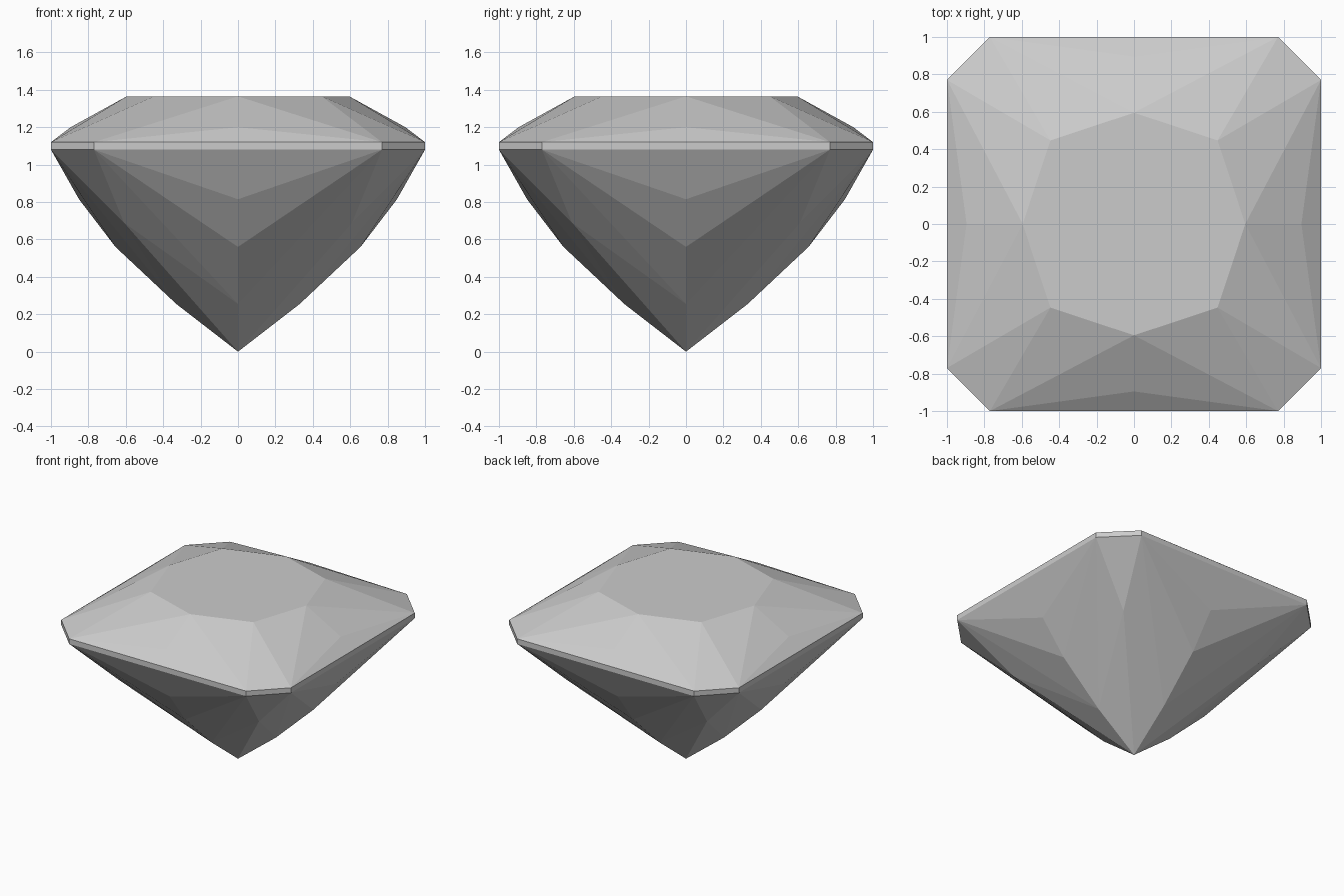
import bpy
import bmesh
from math import pi, radians
from mathutils import Matrix, Vector

cube = bpy.data.objects.get("Cube")
if cube:
    bpy.data.objects.remove(cube, do_unlink=True)

# Single pale grey material
grey = bpy.data.materials.new("pale_grey")
grey.use_nodes = True
colour = (0.6, 0.6, 0.6, 1)
grey.diffuse_color = colour
grey.node_tree.nodes["Principled BSDF"].inputs["Base Color"].default_value = colour

# One quarter of the facet corners, turned four times around z
TABLE_Z, GIRDLE_TOP, GIRDLE_BOTTOM = 1.365, 1.12, 1.08
quarter = [
    (0, -0.595, TABLE_Z), (0.447, -0.447, TABLE_Z),          # table
    (0, -0.895, 1.2),                                        # crown
    (-0.77, -1, GIRDLE_TOP), (0.77, -1, GIRDLE_TOP),         # girdle
    (-0.77, -1, GIRDLE_BOTTOM), (0.77, -1, GIRDLE_BOTTOM),
    (0, -0.85, 0.815), (0, -0.655, 0.56), (0, -0.33, 0.255),  # pavilion
    (0.61, -0.61, 0.69),
]

bm = bmesh.new()
bm.verts.new((0, 0, 0))
for turn in range(4):
    spin = Matrix.Rotation(turn * pi / 2, 3, "Z")
    for point in quarter:
        bm.verts.new(spin @ Vector(point))
bmesh.ops.remove_doubles(bm, verts=bm.verts, dist=0.0001)

# The cut stone is the convex skin of its facet corners
bmesh.ops.convex_hull(bm, input=bm.verts)
bmesh.ops.dissolve_limit(bm, angle_limit=radians(0.2), verts=bm.verts, edges=bm.edges)
bmesh.ops.recalc_face_normals(bm, faces=bm.faces)

mesh = bpy.data.meshes.new("cut_gemstone")
bm.to_mesh(mesh)
bm.free()
mesh.materials.append(grey)
gem = bpy.data.objects.new("cut_gemstone", mesh)
bpy.context.collection.objects.link(gem)
